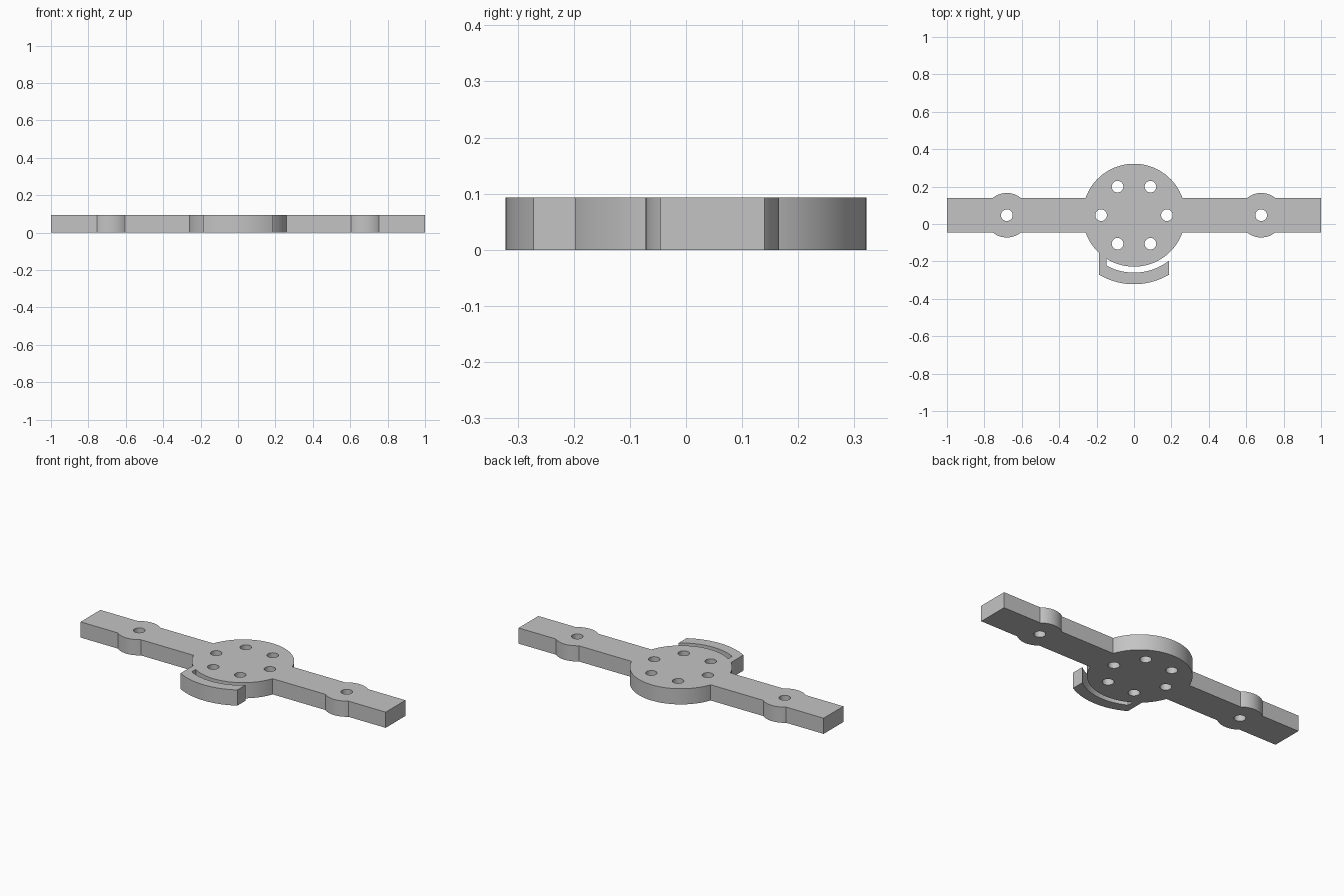
import bpy, bmesh
from math import pi, sin, cos, asin, acos, radians

cube = bpy.data.objects.get("Cube")
if cube:
    bpy.data.objects.remove(cube, do_unlink=True)

CY = 0.047              # y of the arm centre line
THICK = 0.093
HALF = 0.0925           # half width of the arms
DISC, BOSS = 0.275, 0.119
BOSS_X = 0.68
CLIP_OUT, CLIP_IN = 0.369, 0.307
CLIP_X, SLOT_X = 0.186, 0.147
HOLE, HOLE_RING = 0.031, 0.176


def arc(r, start, end, cx=0.0, cy=0.0):
    n = max(3, round(abs(end - start) / radians(4)))
    steps = [start + (end - start) * i / n for i in range(n + 1)]
    return [(cx + r * cos(a), cy + r * sin(a)) for a in steps]


def low(r, x):
    """Angle on the lower half of a circle of radius r at the given x."""
    return 2 * pi - acos(x / r)


def upper(r, cx=0.0):
    a = asin(HALF / r)
    return arc(r, a, pi - a, cx)


def lower(r, cx=0.0):
    a = asin(HALF / r)
    return arc(r, pi + a, 2 * pi - a, cx)


disc_a = asin(HALF / DISC)

# Outline: right arm, top edge, left arm, then disc and hooked clip below
outline = [(1, -HALF), (1, HALF)]
outline += upper(BOSS, BOSS_X) + upper(DISC) + upper(BOSS, -BOSS_X)
outline += [(-1, HALF), (-1, -HALF)]
outline += lower(BOSS, -BOSS_X)
outline += arc(DISC, pi + disc_a, low(DISC, -CLIP_X))
outline += arc(CLIP_OUT, low(CLIP_OUT, -CLIP_X), low(CLIP_OUT, CLIP_X))
outline += arc(CLIP_IN, low(CLIP_IN, CLIP_X), low(CLIP_IN, -SLOT_X))
outline += arc(DISC, low(DISC, -SLOT_X), 2 * pi - disc_a)
outline += lower(BOSS, BOSS_X)

# Through holes: a ring of six in the disc and one in each boss
centres = [(HOLE_RING * cos(i * pi / 3), HOLE_RING * sin(i * pi / 3)) for i in range(6)]
centres += [(-BOSS_X, 0), (BOSS_X, 0)]
holes = [arc(HOLE, 0, 2 * pi, x, y)[:-1] for x, y in centres]

# Filled and extruded profile
curve = bpy.data.curves.new("plate_profile", "CURVE")
curve.dimensions = "2D"
curve.fill_mode = "BOTH"
curve.extrude = THICK / 2
for loop in [outline] + holes:
    spline = curve.splines.new("POLY")
    spline.points.add(len(loop) - 1)
    for point, (x, y) in zip(spline.points, loop):
        point.co = (x, y + CY, 0, 1)
    spline.use_cyclic_u = True

profile = bpy.data.objects.new("plate_profile", curve)
bpy.context.collection.objects.link(profile)
depsgraph = bpy.context.evaluated_depsgraph_get()
mesh = bpy.data.meshes.new_from_object(profile.evaluated_get(depsgraph))
bpy.data.objects.remove(profile, do_unlink=True)

# Weld caps to walls and stand the plate on the ground
bm = bmesh.new()
bm.from_mesh(mesh)
bmesh.ops.remove_doubles(bm, verts=bm.verts, dist=0.0001)
bmesh.ops.recalc_face_normals(bm, faces=bm.faces)
bmesh.ops.translate(bm, verts=bm.verts, vec=(0, 0, THICK / 2))
bm.to_mesh(mesh)
bm.free()

plate = bpy.data.objects.new("mounting_arm_plate", mesh)
bpy.context.collection.objects.link(plate)

# Plain grey material
grey = bpy.data.materials.new("light_grey")
grey.use_nodes = True
colour = (0.55, 0.55, 0.55, 1)
grey.diffuse_color = colour
grey.node_tree.nodes["Principled BSDF"].inputs["Base Color"].default_value = colour
mesh.materials.clear()
mesh.materials.append(grey)

bpy.ops.object.select_all(action="DESELECT")
plate.select_set(True)
bpy.context.view_layer.objects.active = plate
bpy.ops.object.shade_smooth_by_angle(angle=radians(20))
